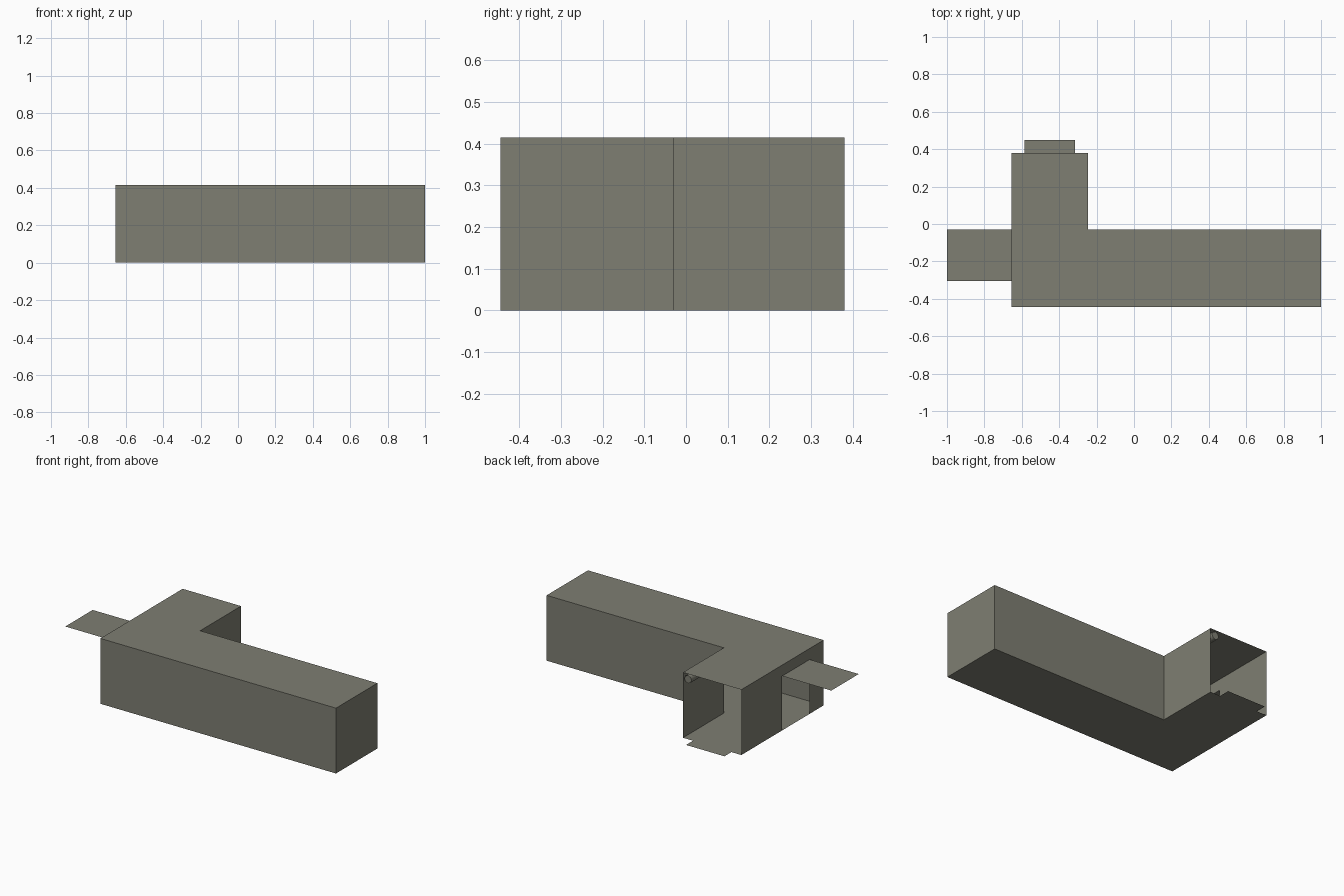
import bpy, bmesh

if "Cube" in bpy.data.objects:
    bpy.data.objects.remove(bpy.data.objects["Cube"])


def flat_material(name, rgb):
    m = bpy.data.materials.new(name)
    m.diffuse_color = (*rgb, 1)
    m.use_nodes = True
    m.node_tree.nodes["Principled BSDF"].inputs["Base Color"].default_value = m.diffuse_color
    return m


STONE = flat_material("grey_olive", (0.21, 0.21, 0.17))

X0, X1, XI = -0.655, 1.0, -0.245      # left end, right end, inner corner
Y0, Y1, YI = -0.445, 0.38, -0.03      # front, back end, inner corner
H = 0.415                             # corridor height
DOOR_Y, DOOR_H = -0.305, 0.345        # side doorway
FLAP = 0.07                           # sill depth and pipe spacing


def sheet_object(name, faces):
    """Thin single-sided sheets from lists of corner points."""
    bm = bmesh.new()
    for pts in faces:
        bm.faces.new([bm.verts.new(p) for p in pts])
    bmesh.ops.remove_doubles(bm, verts=bm.verts, dist=1e-5)
    me = bpy.data.meshes.new(name)
    bm.to_mesh(me)
    bm.free()
    me.materials.append(STONE)
    ob = bpy.data.objects.new(name, me)
    bpy.context.collection.objects.link(ob)
    return ob


def wall(a, b):
    return [(*a, 0), (*b, 0), (*b, H), (*a, H)]


# L-shaped corridor: floor, roof and walls, open at the back end
plan = [(X0, Y0), (X1, Y0), (X1, YI), (XI, YI), (XI, Y1), (X0, Y1)]
sheet_object("roof", [[(x, y, H) for x, y in plan]])
sheet_object("floor", [[(x, y, 0) for x, y in reversed(plan)]])
sheet_object("walls", [wall(plan[i], plan[i + 1]) for i in range(4)])

# Left wall, cut around the doorway
left = [(Y1, 0), (YI, 0), (YI, DOOR_H), (DOOR_Y, DOOR_H), (DOOR_Y, 0),
        (Y0, 0), (Y0, H), (Y1, H)]
sheet_object("left_wall", [[(X0, y, z) for y, z in left]])


def plate(name, xa, xb, ya, yb, z):
    sheet_object(name, [[(xa, ya, z), (xb, ya, z), (xb, yb, z), (xa, yb, z)]])


# Raised door flap and the sill at the open end
plate("door_flap", -1.0, X0, DOOR_Y, YI, DOOR_H)
plate("end_sill", X0 + FLAP, XI - FLAP, Y1, Y1 + FLAP, 0)

# Pipe under the roof, following the inner walls
cu = bpy.data.curves.new("pipe", 'CURVE')
cu.dimensions = '3D'
cu.bevel_depth = 0.025
cu.bevel_resolution = 2
cu.use_fill_caps = True
sp = cu.splines.new('POLY')
d = FLAP / 2
path = [(XI - d, Y1), (XI - d, YI - d), (X1 - 0.005, YI - d)]
sp.points.add(len(path) - 1)
for p, (x, y) in zip(sp.points, path):
    p.co = (x, y, H - d, 1)
cu.materials.append(STONE)
pipe = bpy.data.objects.new("pipe", cu)
bpy.context.collection.objects.link(pipe)
